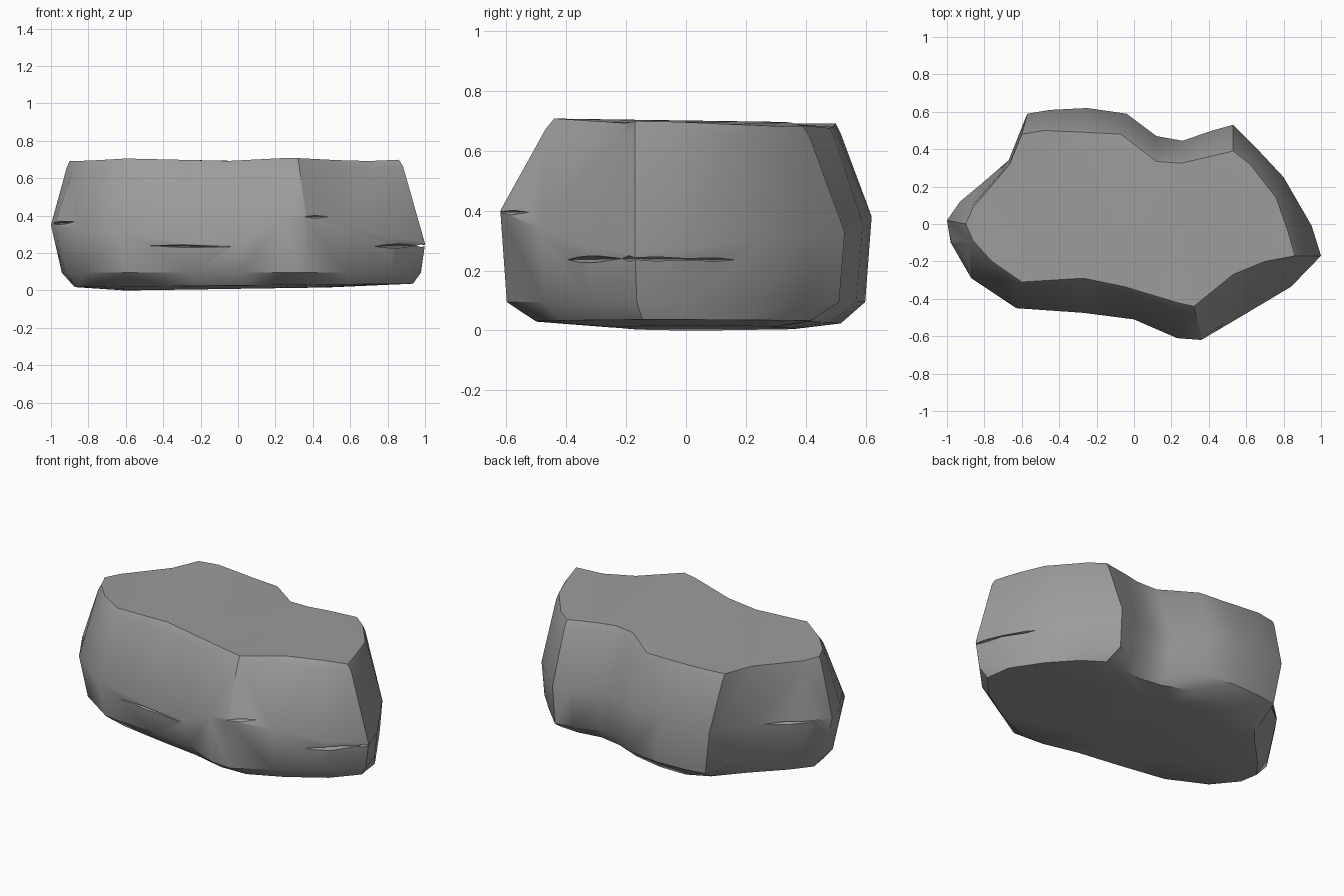
import bpy, bmesh, math
from mathutils import Vector

if "Cube" in bpy.data.objects:
    bpy.data.objects.remove(bpy.data.objects["Cube"])

# Outline stations, counter-clockwise: widest x, y, height of widest point, top rim x, y
STATIONS = [
    (1.00, -.17, .25, .86, -.17), (.95, -.01, .27, .82, -.03), (.80, .25, .30, .76, .14),
    (.66, .40, .32, .62, .32), (.53, .53, .33, .53, .39), (.42, .50, .33, .36, .35),
    (.26, .445, .33, .25, .325), (.12, .47, .33, .12, .335), (-.04, .59, .36, -.07, .48),
    (-.25, .62, .38, -.25, .49), (-.45, .61, .38, -.48, .50), (-.57, .59, .36, -.60, .48),
    (-.67, .34, .34, -.665, .32), (-.93, .12, .35, -.86, .09), (-1.0, .02, .35, -.90, 0),
    (-.98, -.10, .35, -.86, -.09), (-.87, -.29, .33, -.76, -.20), (-.63, -.45, .30, -.60, -.31),
    (-.27, -.475, .25, -.27, -.29), (0, -.51, .25, -.05, -.335), (.23, -.61, .38, .23, -.42),
    (.36, -.62, .40, .32, -.44), (.58, -.49, .34, .53, -.27), (.84, -.335, .28, .70, -.20)]


def top_z(x, y):
    return .70 - .035 * max(0, y) + .008 * math.cos(8 * (x + .5))


N = len(STATIONS)
rings = [[] for _ in range(6)]
for i, (x, y, z, tx, ty) in enumerate(STATIONS):
    p, q = STATIONS[i - 1], STATIONS[(i + 1) % N]
    sx, sy = (p[0] + 2 * x + q[0]) / 4, (p[1] + 2 * y + q[1]) / 4
    bx, by = sx * .94 + .045, sy * .85
    rings[0].append((bx * .6 - .08, by * .6 + .05, .006 + .009 * bx))  # shallow belly
    rings[1].append((bx, by, .027 + .01 * bx))                      # base edge
    rings[2].append((x * .96 + .018, y * .965, .095))               # lower bevel
    rings[3].append((x, y, z))                                      # widest belt
    k = .16
    rings[4].append((tx + (x - tx) * k, ty + (y - ty) * k, top_z(tx, ty) - .035))  # shoulder
    rings[5].append((tx, ty, top_z(tx, ty)))                        # top rim
low = min(c[2] for c in rings[0])
rings[0] = [(x, y, z - low) for x, y, z in rings[0]]

bm = bmesh.new()
loops = [[bm.verts.new(c) for c in r] for r in rings]
for a, b in zip(loops, loops[1:]):
    for i in range(N):
        j = (i + 1) % N
        bm.faces.new((a[i], a[j], b[j], b[i]))
bm.faces.new(loops[0][::-1])
bm.faces.new(loops[-1])
bmesh.ops.triangulate(bm, faces=[f for f in bm.faces if len(f.verts) > 4])
bmesh.ops.recalc_face_normals(bm, faces=bm.faces)
me = bpy.data.meshes.new("boulder")
bm.to_mesh(me)
bm.free()
rock = bpy.data.objects.new("boulder", me)
bpy.context.collection.objects.link(rock)
stone = bpy.data.materials.new("dark_stone")
stone.diffuse_color = (.33, .33, .33, 1)
stone.use_nodes = True
stone.node_tree.nodes["Principled BSDF"].inputs["Base Color"].default_value = stone.diffuse_color
me.materials.append(stone)


def crack(name, a, b, depth, height):
    """Thin spindle cutter running along the surface from a to b."""
    a, b = Vector(a), Vector(b)
    d = (b - a).normalized()
    side = Vector((d.y, -d.x, 0)).normalized() * depth
    up = Vector((0, 0, height / 2))
    m = a.lerp(b, .4)
    pts = [a, b, m + side, m + up, m - side, m - up]
    faces = []
    for i in range(4):
        u, v = 2 + i, 2 + (i + 1) % 4
        faces += [(0, u, v), (1, v, u)]
    mesh = bpy.data.meshes.new(name)
    mesh.from_pydata(pts, [], faces)
    mesh.materials.append(stone)
    g = bmesh.new()
    g.from_mesh(mesh)
    bmesh.ops.recalc_face_normals(g, faces=g.faces)
    g.to_mesh(mesh)
    g.free()
    ob = bpy.data.objects.new(name, mesh)
    bpy.context.collection.objects.link(ob)
    ob.hide_render = True
    ob.hide_viewport = True
    mod = rock.modifiers.new(name, 'BOOLEAN')
    mod.operation = 'DIFFERENCE'
    mod.solver = 'EXACT'
    mod.object = ob


# Weathered cracks around the sides
crack("front_crack", (-.54, -.466, .24), (.08, -.535, .232), .06, .024)
crack("right_front_crack", (.70, -.43, .235), (1.05, -.16, .242), .04, .026)
crack("right_back_crack", (1.03, -.34, .242), (.83, .24, .235), .05, .03)
crack("corner_crack", (.32, -.66, .395), (.58, -.48, .395), .03, .024)
crack("left_crack", (-1.02, -.01, .355), (-.85, -.32, .37), .03, .02)
crack("back_left_crack", (-.70, .32, .34), (-1.02, .03, .35), .03, .02)

bpy.context.view_layer.objects.active = rock
rock.select_set(True)
bpy.ops.object.shade_smooth_by_angle(angle=math.radians(36))
